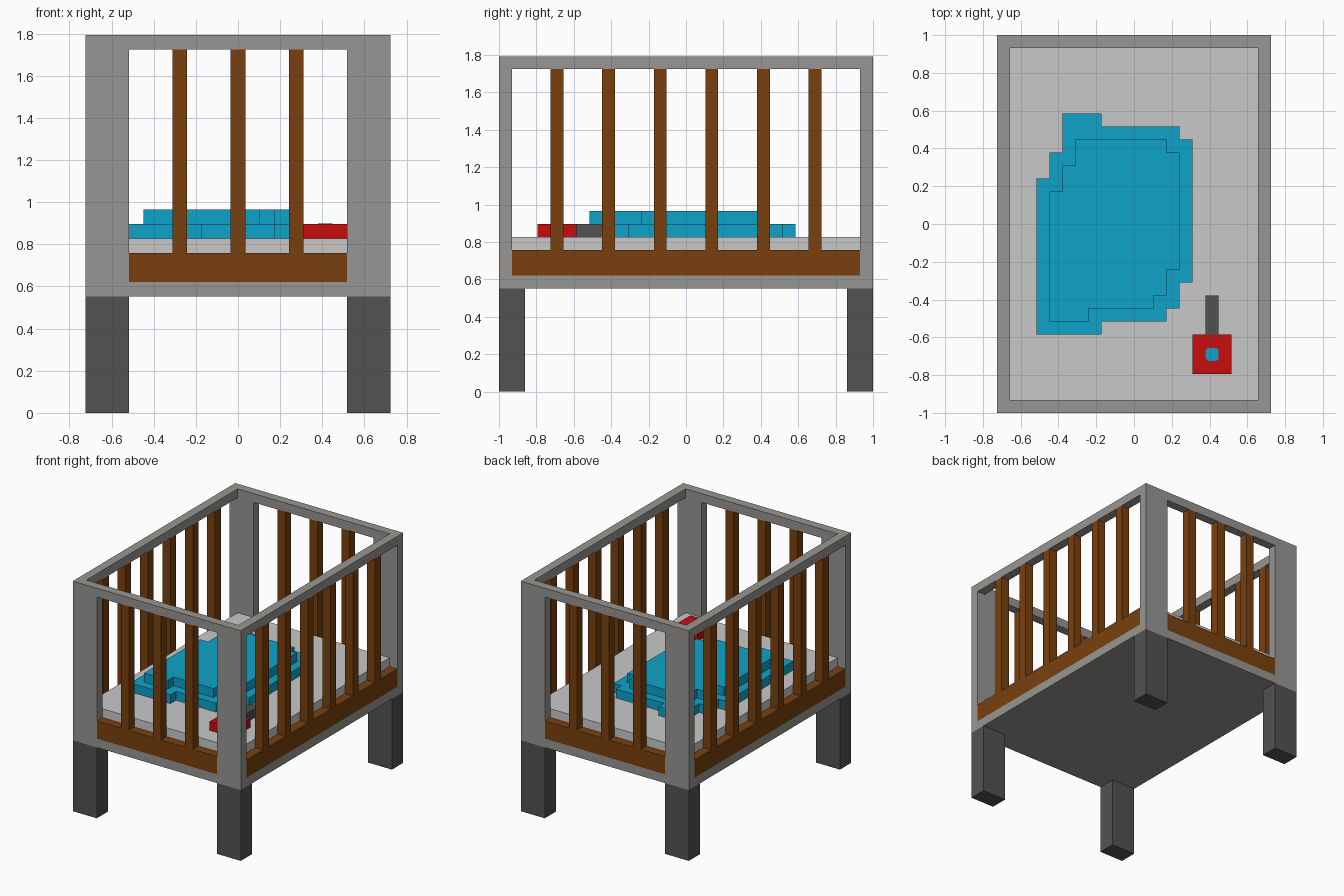
import bpy, bmesh

if "Cube" in bpy.data.objects:
    bpy.data.objects.remove(bpy.data.objects["Cube"])

U = 2 / 29  # one block of the blocky grid


def material(name, rgb):
    m = bpy.data.materials.new(name)
    lin = [(c / 255 / 12.92 if c < 11 else ((c / 255 + 0.055) / 1.055) ** 2.4) for c in rgb]
    m.diffuse_color = (*lin, 1)
    m.use_nodes = True
    m.node_tree.nodes["Principled BSDF"].inputs["Base Color"].default_value = m.diffuse_color
    return m


GREY = material("frame grey", (151, 150, 147))
DARK = material("dark grey", (82, 82, 82))
PALE = material("mattress pale grey", (201, 201, 201))
BROWN = material("wood brown", (122, 64, 14))
BLUE = material("blanket blue", (15, 163, 203))
RED = material("toy red", (200, 12, 12))


def prism(name, outline, z0, z1, mat):
    """Extrude an outline (grid units) from z0 to z1."""
    bm = bmesh.new()
    face = bm.faces.new([bm.verts.new((x * U, y * U, z0 * U)) for x, y in outline])
    new = bmesh.ops.extrude_face_region(bm, geom=[face])["geom"]
    bmesh.ops.translate(bm, vec=(0, 0, (z1 - z0) * U),
                        verts=[v for v in new if isinstance(v, bmesh.types.BMVert)])
    bmesh.ops.recalc_face_normals(bm, faces=bm.faces)
    me = bpy.data.meshes.new(name)
    bm.to_mesh(me)
    bm.free()
    me.materials.append(mat)
    ob = bpy.data.objects.new(name, me)
    bpy.context.collection.objects.link(ob)
    return ob


def box(name, x0, x1, y0, y1, z0, z1, mat):
    return prism(name, [(x0, y0), (x1, y0), (x1, y1), (x0, y1)], z0, z1, mat)


def stairs(start, steps):
    """Outline walked from a start corner, alternating x and y moves."""
    pts, (x, y) = [start], start
    for i, d in enumerate(steps):
        x, y = (x + d, y) if i % 2 == 0 else (x, y + d)
        pts.append((x, y))
    return pts


# Base slab and mattress
box("base_slab", -10.5, 10.5, -14.5, 14.5, 8, 9, GREY)
box("mattress", -9.5, 9.5, -13.5, 13.5, 9, 12, PALE)

# Legs and corner posts
for sx in (-1, 1):
    for sy in (-1, 1):
        xs = sorted((sx * 7.5, sx * 10.5))
        box("leg", *xs, *sorted((sy * 12.5, sy * 14.5)), 0, 8, DARK)
        box("corner_post", *xs, *sorted((sy * 13.5, sy * 14.5)), 9, 25, GREY)

# Front and back ends: rail, lower panel, bars
for s in (-1, 1):
    ys = sorted((s * 13.5, s * 14.5))
    box("end_top_rail", -10.5, 10.5, *ys, 25, 26, GREY)
    box("end_panel", -7.5, 7.5, *ys, 9, 11, BROWN)
    for x in (-4, 0, 4):
        box("end_bar", x - 0.5, x + 0.5, *ys, 11, 25, BROWN)

# Left and right sides: rail, lower panel, bars
for s in (-1, 1):
    xs = sorted((s * 9.5, s * 10.5))
    box("side_top_rail", *xs, -13.5, 13.5, 25, 26, GREY)
    box("side_panel", *xs, -13.5, 13.5, 9, 11, BROWN)
    for y in range(-10, 11, 4):
        box("side_bar", *xs, y - 0.5, y + 0.5, 11, 25, BROWN)

# Rumpled blanket in two stepped layers
prism("blanket_lower", stairs((-7.5, -8.5), [5, 1, 5, 1, 1, 2, 1, 11, -1, 1, -6, 1,
                                             -3, -3, -1, -2, -1]), 12, 13, BLUE)
prism("blanket_upper", stairs((-6.5, -7.5), [3, 1, 5, 1, 1, 2, 1, 9, -1, 1, -7, -2,
                                             -1, -2, -1]), 13, 14, BLUE)

# Toy rattle with a blue dot on top
box("rattle_head", 4.5, 7.5, -11.5, -8.5, 12, 13, RED)
box("rattle_handle", 5.5, 6.5, -8.5, -5.5, 12, 13, DARK)
a, b = 0.5, 0.32
dot = [(a, -b), (a, b), (b, a), (-b, a), (-a, b), (-a, -b), (-b, -a), (b, -a)]
prism("rattle_dot", [(6 + x, -10 + y) for x, y in dot], 13, 13.04, BLUE)
